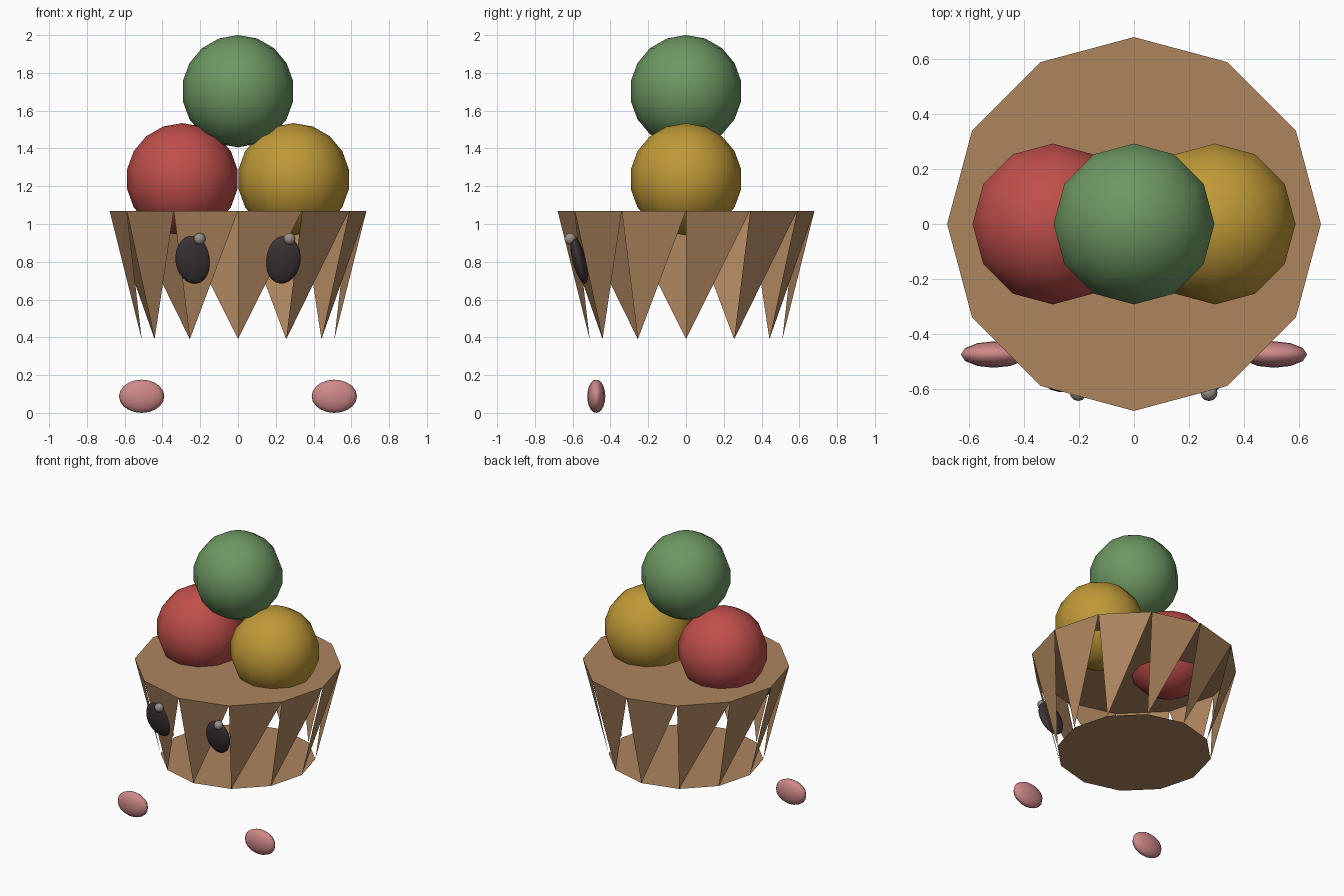
import bpy, bmesh
from math import sin, cos, pi, radians

if "Cube" in bpy.data.objects:
    bpy.data.objects.remove(bpy.data.objects["Cube"])


def material(name, rgb):
    m = bpy.data.materials.new(name)
    m.diffuse_color = (*[(c / 255) ** 2.2 for c in rgb], 1)
    m.use_nodes = True
    m.node_tree.nodes["Principled BSDF"].inputs["Base Color"].default_value = m.diffuse_color
    return m


brown = material("brown", (172, 132, 94))
dark = material("dark", (62, 54, 56))
grey = material("grey", (150, 145, 135))
pink = material("pink", (205, 135, 135))


def ball(name, loc, size, mat, rot=(0, 0, 0), segs=12, rings=9):
    bpy.ops.mesh.primitive_uv_sphere_add(segments=segs, ring_count=rings, radius=1,
                                         location=loc, rotation=rot)
    ob = bpy.context.object
    ob.name = name
    ob.scale = size
    ob.data.materials.append(mat)
    bpy.ops.object.shade_smooth()
    return ob


# Basket: twelve-sided tapered tub with a sawtooth wall of triangles
N = 12
bm = bmesh.new()


def ring(r, z):
    return [bm.verts.new((r * cos(2 * pi * i / N), r * sin(2 * pi * i / N), z)) for i in range(N)]


bottom, top = ring(0.51, 0.39), ring(0.68, 1.07)
bm.faces.new(top)
bm.faces.new(bottom[::-1])
for i in range(N):
    bm.faces.new((bottom[i], top[(i + 1) % N], top[i]))
mesh = bpy.data.meshes.new("basket")
bm.to_mesh(mesh)
bm.free()
mesh.materials.append(brown)
bpy.context.collection.objects.link(bpy.data.objects.new("basket", mesh))

# Stacked scoops
R = 0.297
for name, x, z, rgb in (("red_scoop", -0.295, 1.237, (190, 80, 76)),
                        ("yellow_scoop", 0.295, 1.237, (190, 152, 58)),
                        ("green_scoop", 0, 1.703, (108, 150, 98))):
    ball(name, (x, 0, z), (R, R, R), material(name, rgb))

# Eyes with highlights, and the two low pink ovals
for side, s in (("left", -1), ("right", 1)):
    ball(side + "_eye", (s * 0.238, -0.566, 0.81), (0.093, 0.035, 0.13), dark,
         (radians(14), s * radians(8), 0), 16, 12)
    ball(side + "_eye_highlight", (s * 0.238 + 0.035, -0.613, 0.922), (0.031,) * 3, grey,
         segs=12, rings=8)
    ball(side + "_cheek", (s * 0.51, -0.475, 0.088), (0.12, 0.048, 0.088), pink,
         segs=12, rings=10)
